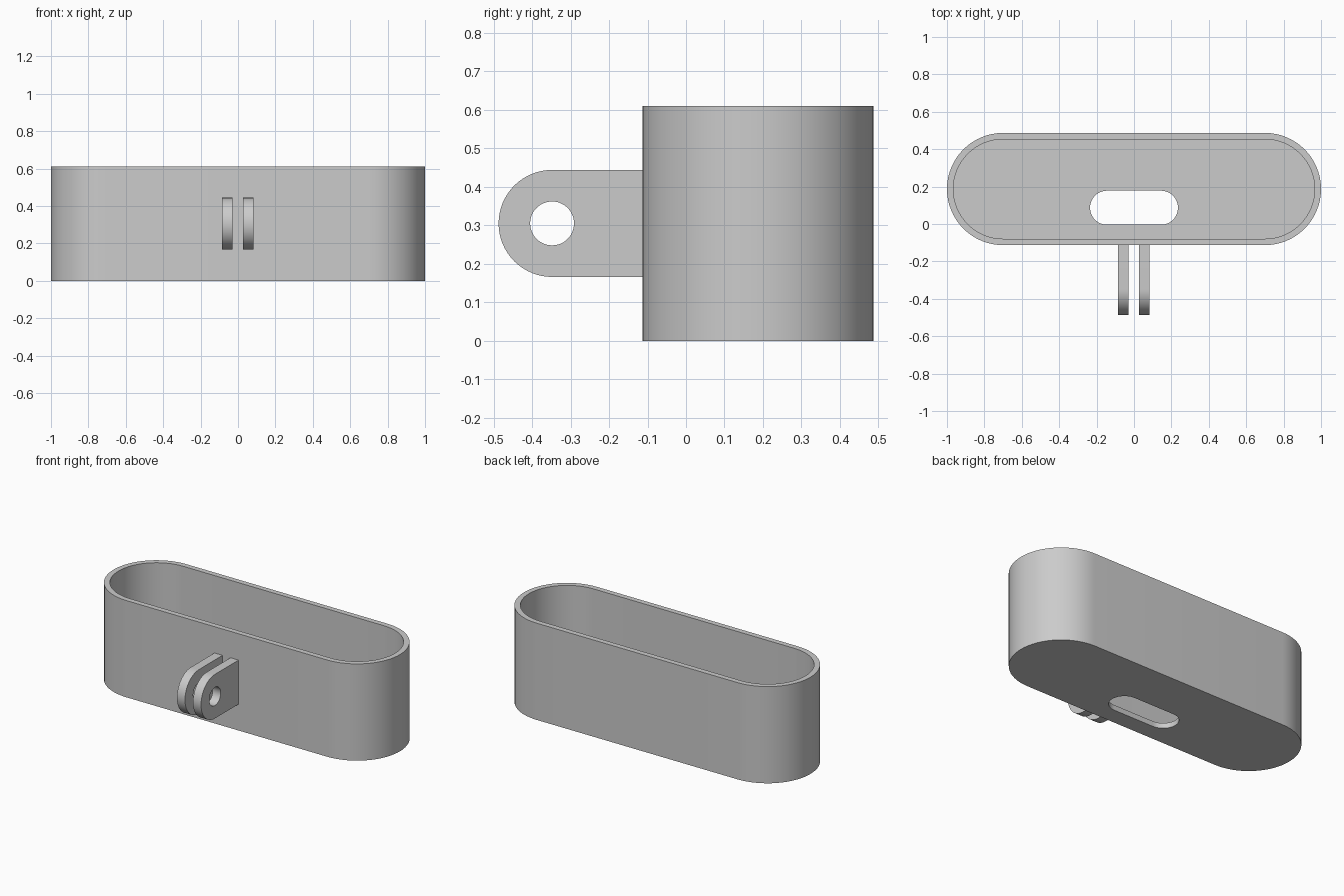
import bpy, bmesh
from math import cos, sin, pi
from mathutils import Matrix, Vector

if "Cube" in bpy.data.objects:
    bpy.data.objects.remove(bpy.data.objects["Cube"])

grey = bpy.data.materials.new("plain grey")
grey.use_nodes = True
grey.diffuse_color = (0.6, 0.6, 0.6, 1)
grey.node_tree.nodes["Principled BSDF"].inputs["Base Color"].default_value = (0.6, 0.6, 0.6, 1)


def arc(cx, cy, r, start, sweep=pi, steps=32):
    return [(cx + r * cos(start + sweep * i / steps), cy + r * sin(start + sweep * i / steps))
            for i in range(steps + 1)]


def stadium(half_length, r, cy):
    c = half_length - r
    return arc(c, cy, r, -pi / 2) + arc(-c, cy, r, pi / 2)


def prism(name, outline, low, high, matrix=Matrix()):
    """Extrude a closed outline from low to high, then place it."""
    bm = bmesh.new()
    face = bm.faces.new([bm.verts.new((x, y, low)) for x, y in outline])
    top = bmesh.ops.extrude_face_region(bm, geom=[face])["geom"]
    bmesh.ops.translate(bm, vec=Vector((0, 0, high - low)),
                        verts=[v for v in top if isinstance(v, bmesh.types.BMVert)])
    bmesh.ops.transform(bm, matrix=matrix, verts=bm.verts)
    bmesh.ops.recalc_face_normals(bm, faces=bm.faces)
    mesh = bpy.data.meshes.new(name)
    bm.to_mesh(mesh)
    bm.free()
    mesh.materials.append(grey)
    obj = bpy.data.objects.new(name, mesh)
    bpy.context.collection.objects.link(obj)
    return obj


def select(obj):
    bpy.ops.object.select_all(action="DESELECT")
    obj.select_set(True)
    bpy.context.view_layer.objects.active = obj


def cut(obj, cutter):
    cutter.hide_render = True
    mod = obj.modifiers.new("cut", "BOOLEAN")
    mod.operation, mod.solver, mod.object = "DIFFERENCE", "EXACT", cutter
    select(obj)
    bpy.ops.object.modifier_apply(modifier=mod.name)
    bpy.data.objects.remove(cutter)


def smooth(obj):
    select(obj)
    bpy.ops.object.shade_smooth_by_angle(angle=pi / 6)


# Hollow holder with a slot through its floor
height, wall, mid_y = 0.61, 0.034, 0.187
holder = prism("holder", stadium(1, 0.3, mid_y), 0, height)
cut(holder, prism("cavity", stadium(1 - wall, 0.3 - wall, mid_y), wall, height + 0.1))
cut(holder, prism("slot", stadium(0.235, 0.091, 0.087), -0.1, 0.1))
smooth(holder)

# Pair of mounting lugs: outline in y and z, thickness along x
yz_to_x = Matrix(((0, 0, 1, 0), (1, 0, 0, 0), (0, 1, 0, 0), (0, 0, 0, 1)))
hole_y, hole_z, lug_r = -0.348, 0.305, 0.139
lug_outline = arc(hole_y, hole_z, lug_r, pi / 2) + [(-0.1, hole_z - lug_r), (-0.1, hole_z + lug_r)]
for name, x in (("left_lug", 0.055), ("right_lug", -0.057)):
    lug = prism(name, lug_outline, x - 0.028, x + 0.028, yz_to_x)
    cut(lug, prism("pin_hole", arc(hole_y, hole_z, 0.057, 0, 2 * pi, 48)[:-1], x - 0.1, x + 0.1, yz_to_x))
    smooth(lug)
